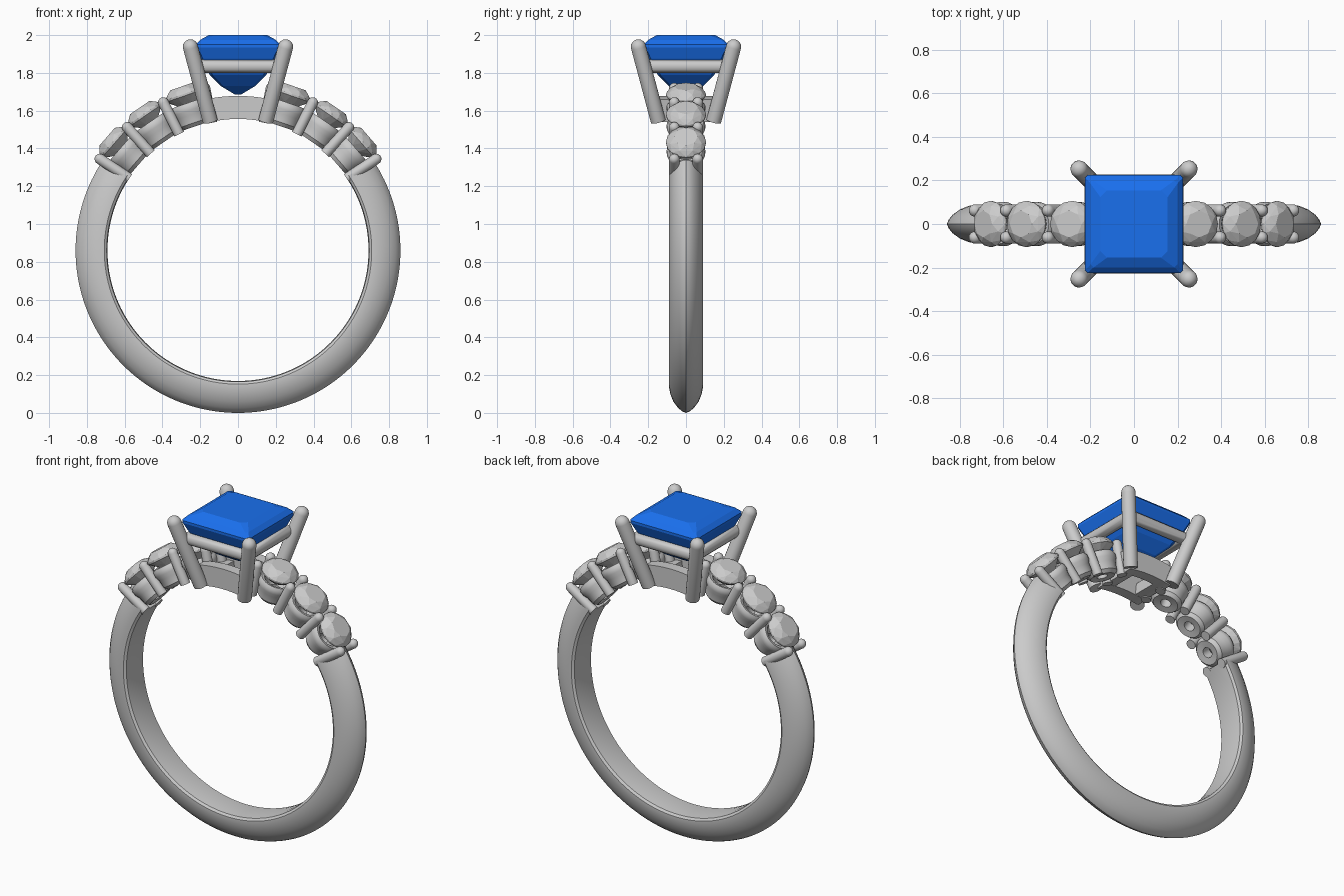
import bpy, bmesh
from math import sin, cos, pi, radians
from mathutils import Matrix, Vector

if "Cube" in bpy.data.objects:
    bpy.data.objects.remove(bpy.data.objects["Cube"])

C = 0.86  # height of the finger-hole centre


def make(name, verts, faces, smooth=True, hull=False):
    me = bpy.data.meshes.new(name)
    bm = bmesh.new()
    vs = [bm.verts.new(v) for v in verts]
    if hull:
        bmesh.ops.convex_hull(bm, input=vs)
        loose = [v for v in bm.verts if not v.link_faces]
        bmesh.ops.delete(bm, geom=loose, context='VERTS')
    else:
        for f in faces:
            bm.faces.new([vs[i] for i in f])
    bmesh.ops.recalc_face_normals(bm, faces=bm.faces)
    bm.to_mesh(me)
    bm.free()
    ob = bpy.data.objects.new(name, me)
    bpy.context.collection.objects.link(ob)
    if smooth:
        bpy.ops.object.select_all(action='DESELECT')
        bpy.context.view_layer.objects.active = ob
        ob.select_set(True)
        bpy.ops.object.shade_smooth_by_angle(angle=radians(35))
    return ob


def lathe(name, prof, mat, n=24, closed=False):
    """Turn (radius, height) points round local z."""
    k = len(prof)
    v = [mat @ Vector((r * cos(2 * pi * i / n), r * sin(2 * pi * i / n), h))
         for i in range(n) for r, h in prof]
    f = [(i * k + j, i * k + (j + 1) % k, (i + 1) % n * k + (j + 1) % k, (i + 1) % n * k + j)
         for i in range(n) for j in range(k if closed else k - 1)]
    if not closed:
        f += [[i * k for i in range(n)], [i * k + k - 1 for i in range(n)]]
    return make(name, v, f)


def prong(name, a, b, r):
    """Round wire from a to b with a domed tip at b."""
    a, b = Vector(a), Vector(b)
    d = b - a
    L = d.length
    prof = [(r, 0)] + [(r * cos(t * pi / 10), L - r + r * sin(t * pi / 10)) for t in range(5)]
    prof.append((r * 0.08, L))
    return lathe(name, prof, Matrix.Translation(a) @ d.to_track_quat('Z', 'Y').to_matrix().to_4x4(), 20)


def arc(name, section, t0, t1, n):
    """Sweep a (y, radius) section round the finger hole; angles measured from the top."""
    k = len(section)
    v = []
    for i in range(n + 1):
        t = radians(t0 + (t1 - t0) * i / n)
        v += [(r * sin(t), y, C + r * cos(t)) for y, r in section]
    f = [(i * k + j, i * k + (j + 1) % k, (i + 1) * k + (j + 1) % k, (i + 1) * k + j)
         for i in range(n) for j in range(k)]
    f += [list(range(k)), list(range(n * k, n * k + k))]
    return make(name, v, f)


def radial(deg):
    return Matrix.Translation((0, 0, C)) @ Matrix.Rotation(radians(deg), 4, 'Y')


# band: knife-edged section, open at the top
half = [(0.04, 0.691), (0.08, 0.695), (0.09, 0.708), (0.09, 0.725), (0.083, 0.76),
        (0.067, 0.80), (0.042, 0.834), (0.018, 0.853)]
section = half + [(0, 0.86)] + [(-y, r) for y, r in reversed(half)]
arc("band", section, 56, 304, 120)

# accent stones, their cups and shared prongs on both shoulders
cup = [(0.03, 0.70), (0.07, 0.695), (0.088, 0.715), (0.092, 0.76), (0.102, 0.785),
       (0.102, 0.81), (0.092, 0.825), (0.075, 0.82), (0.03, 0.76)]
rings = [(8, 0.062, 0.918, 0), (8, 0.09, 0.900, 0.5), (16, 0.106, 0.877, 0),
         (16, 0.106, 0.866, 0), (8, 0.06, 0.825, 0.5), (8, 0.01, 0.79, 0)]
for s, side in ((-1, "left"), (1, "right")):
    for i, a in enumerate((19, 34.5, 49)):
        m = radial(s * a)
        lathe(f"{side}_cup_{i}", cup, m, 28, True)
        pts = [m @ Vector((r * cos((j + o) * 2 * pi / n), r * sin((j + o) * 2 * pi / n), h))
               for n, r, h, o in rings for j in range(n)]
        make(f"{side}_accent_stone_{i}", pts, None, False, True)
    for i, a in enumerate((11.5, 26.8, 42, 56.5)):
        m = radial(s * a)
        for y in (-0.062, 0.062):
            prong(f"{side}_accent_prong_{i}", m @ Vector((0, y, 0.69)),
                  m @ Vector((0, y, 0.905)), 0.028)

# arched square base under the centre stone
for s in (-1, 1):
    arc("base_arch", [(s * 0.075, 0.696), (s * 0.14, 0.696), (s * 0.14, 0.818), (s * 0.075, 0.818)],
        -12, 12, 16)
    arc("base_crossbar", [(-0.13, 0.697), (0.13, 0.697), (0.13, 0.77), (-0.13, 0.77)],
        s * 6, s * 11.5, 4)

# four splayed corner prongs
for x in (-1, 1):
    for y in (-1, 1):
        prong("corner_prong", (x * 0.147, y * 0.147, 1.545), (x * 0.262, y * 0.262, 1.975), 0.04)

# square rail holding the centre stone
n = 12
v, f = [], []
for cx, cy in ((1, 1), (-1, 1), (-1, -1), (1, -1)):
    for j in range(n):
        q = 0.195 + 0.033 * cos(2 * pi * j / n)
        v.append((cx * q, cy * q, 1.835 + 0.035 * sin(2 * pi * j / n)))
for i in range(4):
    for j in range(n):
        k, l = (i + 1) % 4 * n, (j + 1) % n
        f.append((i * n + j, i * n + l, k + l, k + j))
make("stone_rail", v, f)

# square-cut centre stone: bowed table, girdle and stepped pavilion
levels = [(0.225, 0.95, 1.935), (0.225, 0.95, 1.95), (0.2, 0.93, 1.975), (0.155, 0.8, 2.0),
          (0.2, 0.93, 1.875), (0.15, 0.9, 1.79), (0.09, 0.85, 1.73), (0.015, 0.8, 1.685)]
pts = []
for w, c, z in levels:
    for sx in (-1, 1):
        for sy in (-1, 1):
            pts += [(sx * w, sy * w * c, z), (sx * w * c, sy * w, z)]
stone = make("centre_stone", pts, None, False, True)
blue = bpy.data.materials.new("blue_gem")
blue.diffuse_color = (0.01, 0.16, 0.85, 1)
blue.use_nodes = True
blue.node_tree.nodes["Principled BSDF"].inputs["Base Color"].default_value = blue.diffuse_color
stone.data.materials.append(blue)
